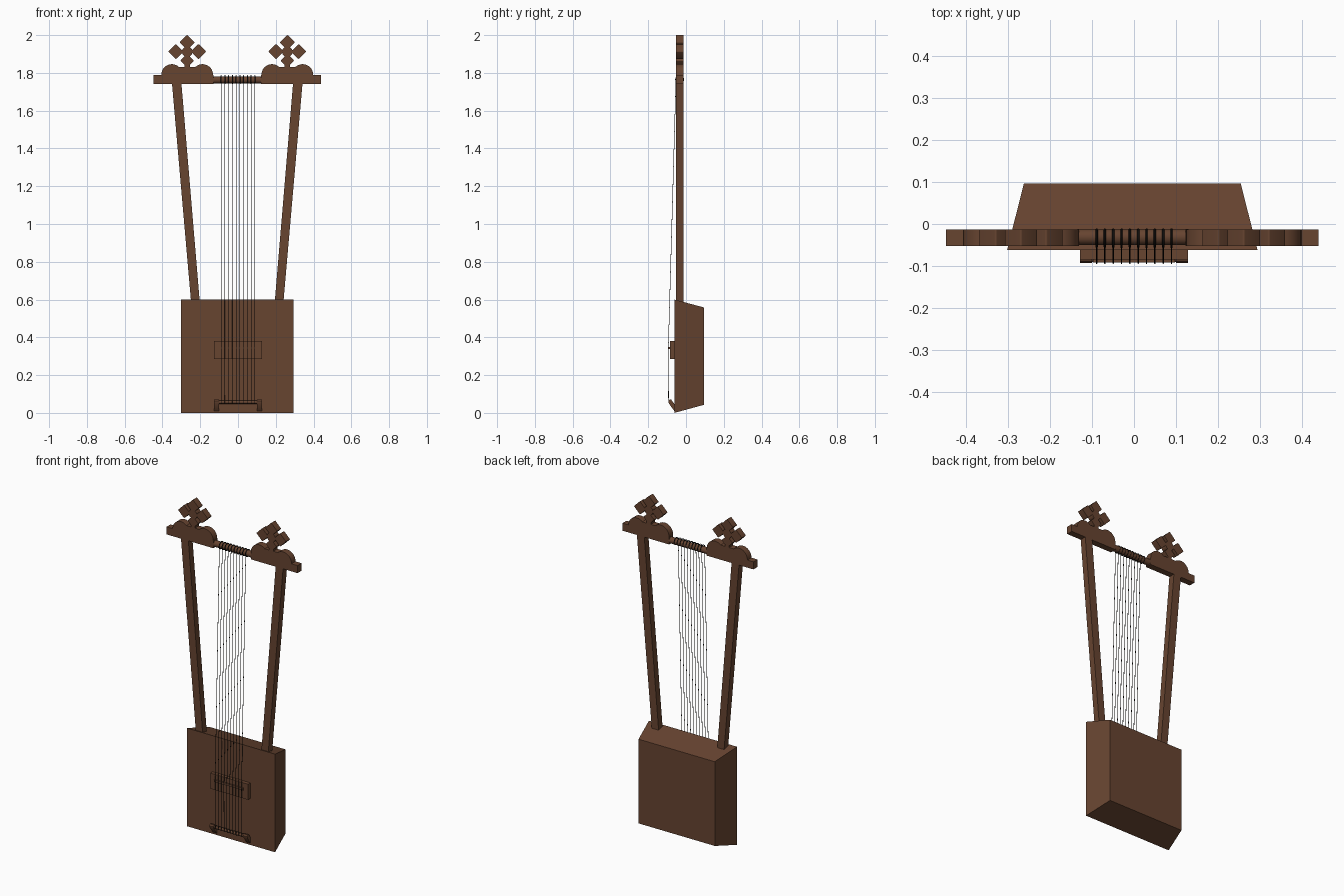
import bpy, bmesh, math
from mathutils import Vector

if "Cube" in bpy.data.objects:
    bpy.data.objects.remove(bpy.data.objects["Cube"])

CX = -0.004            # the frame sits a hair left of the origin
Y0, Y1 = -0.052, -0.013  # front and back of the frame


def material(name, rgb):
    m = bpy.data.materials.new(name)
    m.diffuse_color = (*rgb, 1)
    m.use_nodes = True
    m.node_tree.nodes["Principled BSDF"].inputs["Base Color"].default_value = m.diffuse_color
    return m


wood = material("brown wood", (0.135, 0.058, 0.03))
gut = material("black string", (0.008, 0.007, 0.006))


def finish(bm, name, mat, smooth=False):
    bmesh.ops.recalc_face_normals(bm, faces=bm.faces)
    me = bpy.data.meshes.new(name)
    bm.to_mesh(me)
    bm.free()
    me.materials.append(mat)
    ob = bpy.data.objects.new(name, me)
    bpy.context.collection.objects.link(ob)
    if smooth:
        bpy.ops.object.select_all(action='DESELECT')
        ob.select_set(True)
        bpy.context.view_layer.objects.active = ob
        bpy.ops.object.shade_smooth_by_angle(angle=math.radians(35))
    return ob


def add_loft(bm, a, b):
    """Solid between two matching loops of 3D points."""
    va = [bm.verts.new(p) for p in a]
    vb = [bm.verts.new(p) for p in b]
    bm.faces.new(va)
    bm.faces.new(vb[::-1])
    for i in range(len(va)):
        j = (i + 1) % len(va)
        bm.faces.new((va[i], va[j], vb[j], vb[i]))


def slab(bm, pts, y0=Y0, y1=Y1):
    """Extrude an XZ outline along y."""
    add_loft(bm, [(x, y0, z) for x, z in pts], [(x, y1, z) for x, z in pts])


def bar(bm, pts, x0, x1):
    """Extrude a YZ outline along x."""
    add_loft(bm, [(x0, y, z) for y, z in pts], [(x1, y, z) for y, z in pts])


def rect(a0, a1, b0, b1):
    return [(a0, b0), (a1, b0), (a1, b1), (a0, b1)]


def arc(cx, cz, r, d0, d1, n):
    return [(cx + r * math.cos(math.radians(d0 + (d1 - d0) * i / n)),
             cz + r * math.sin(math.radians(d0 + (d1 - d0) * i / n))) for i in range(n + 1)]


# sound box, tapering to the back
bm = bmesh.new()
add_loft(bm, [(x, -0.062, z) for x, z in rect(CX - 0.298, CX + 0.298, 0, 0.6)],
         [(x, 0.096, z) for x, z in rect(CX - 0.258, CX + 0.258, 0.043, 0.558)])
finish(bm, "sound_box", wood)

for s, side in ((-1, "left"), (1, "right")):
    # slanting arm, running down into the box
    bm = bmesh.new()
    slab(bm, [(CX + s * x, z) for x, z in
              ((0.197, 0.57), (0.243, 0.57), (0.346, 1.75), (0.296, 1.75))])
    finish(bm, side + "_arm", wood)

    # square end of the crossbar
    bm = bmesh.new()
    slab(bm, rect(*sorted((CX + s * 0.127, CX + s * 0.443)), 1.742, 1.788))
    finish(bm, side + "_crossbar_end", wood)

    # two-lobed finial base
    fx = CX + s * 0.265
    bm = bmesh.new()
    lobe = arc(-0.081, 1.79, 0.056, 180, 48, 14)
    outline = [(-0.137, 1.78)] + lobe + [(-x, z) for x, z in lobe[::-1]] + [(0.137, 1.78)]
    slab(bm, [(fx + x, z) for x, z in outline])
    finish(bm, side + "_finial_base", wood, True)

    # cross of four diamonds around a round centre
    bm = bmesh.new()
    for dx, z, r in ((-0.06, 1.913, 0.04), (0.06, 1.913, 0.04),
                     (0, 1.962, 0.04), (0, 1.865, 0.036)):
        outline = []
        for k in range(4):   # rounded corners
            a = math.radians(90 * k)
            outline += arc(fx + dx + (r - 0.006) * math.cos(a),
                           z + (r - 0.006) * math.sin(a), 0.0045, 90 * k - 45, 90 * k + 45, 4)
        top = max(p[1] for p in outline)
        lift = 2.0 - top if z > 1.95 else 0
        slab(bm, [(x, zz + lift) for x, zz in outline])
    slab(bm, arc(fx, 1.912, 0.028, 0, 345, 23))
    slab(bm, rect(fx - 0.014, fx + 0.014, 1.82, 1.9))
    finish(bm, side + "_finial_cross", wood, True)

# round middle of the crossbar
bm = bmesh.new()
bar(bm, arc(-0.031, 1.763, 0.019, 0, 345, 23), CX - 0.13, CX + 0.134)
finish(bm, "crossbar_middle", wood, True)

# bridge block with a narrow saddle
bm = bmesh.new()
bar(bm, rect(-0.085, -0.06, 0.285, 0.38), -0.128, 0.128)
finish(bm, "bridge", wood)
bm = bmesh.new()
bar(bm, rect(-0.092, -0.084, 0.337, 0.35), -0.098, 0.098)
finish(bm, "bridge_saddle", wood)

# tailpiece: two brackets carrying a rod
bm = bmesh.new()
foot = [(-0.06, 0.008), (-0.068, 0.018), (-0.092, 0.052), (-0.093, 0.062),
        (-0.088, 0.07), (-0.078, 0.07), (-0.07, 0.058), (-0.06, 0.045)]
for x in (-0.128, 0.1):
    bar(bm, foot, x, x + 0.028)
bar(bm, arc(-0.082, 0.057, 0.009, 0, 330, 11), -0.11, 0.11)
finish(bm, "tailpiece", wood, True)


def tube(bm, path, r, closed=False):
    """Thin six-sided string lying in a YZ plane."""
    rings, n = [], len(path)
    for i, p in enumerate(path):
        a = path[i - 1] if closed or i else p
        b = path[(i + 1) % n] if closed or i < n - 1 else p
        t = (b - a).normalized()
        u = Vector((1, 0, 0))
        v = t.cross(u)
        rings.append([bm.verts.new(p + r * (math.cos(k * math.pi / 3) * u +
                                            math.sin(k * math.pi / 3) * v)) for k in range(6)])
    for i in range(n if closed else n - 1):
        a, b = rings[i], rings[(i + 1) % n]
        for k in range(6):
            bm.faces.new((a[k], a[(k + 1) % 6], b[(k + 1) % 6], b[k]))
    if not closed:
        bm.faces.new(rings[0])
        bm.faces.new(rings[-1])


# ten strings with a winding on the crossbar and a loop on the tail rod
strings, windings = bmesh.new(), bmesh.new()
for i in range(10):
    x = -0.089 + i * 0.0198
    tube(strings, [Vector((x, y, z)) for y, z in
                   ((-0.053, 1.765), (-0.0935, 0.344), (-0.0925, 0.055))], 0.0016)
    tube(windings, [Vector((x, y, z)) for y, z in arc(-0.034, 1.765, 0.021, 0, 342, 19)], 0.0028, True)
    tube(windings, [Vector((x, y, z)) for y, z in arc(-0.082, 0.057, 0.0095, 0, 324, 9)], 0.0016, True)
finish(strings, "strings", gut, True)
finish(windings, "string_windings", gut, True)
